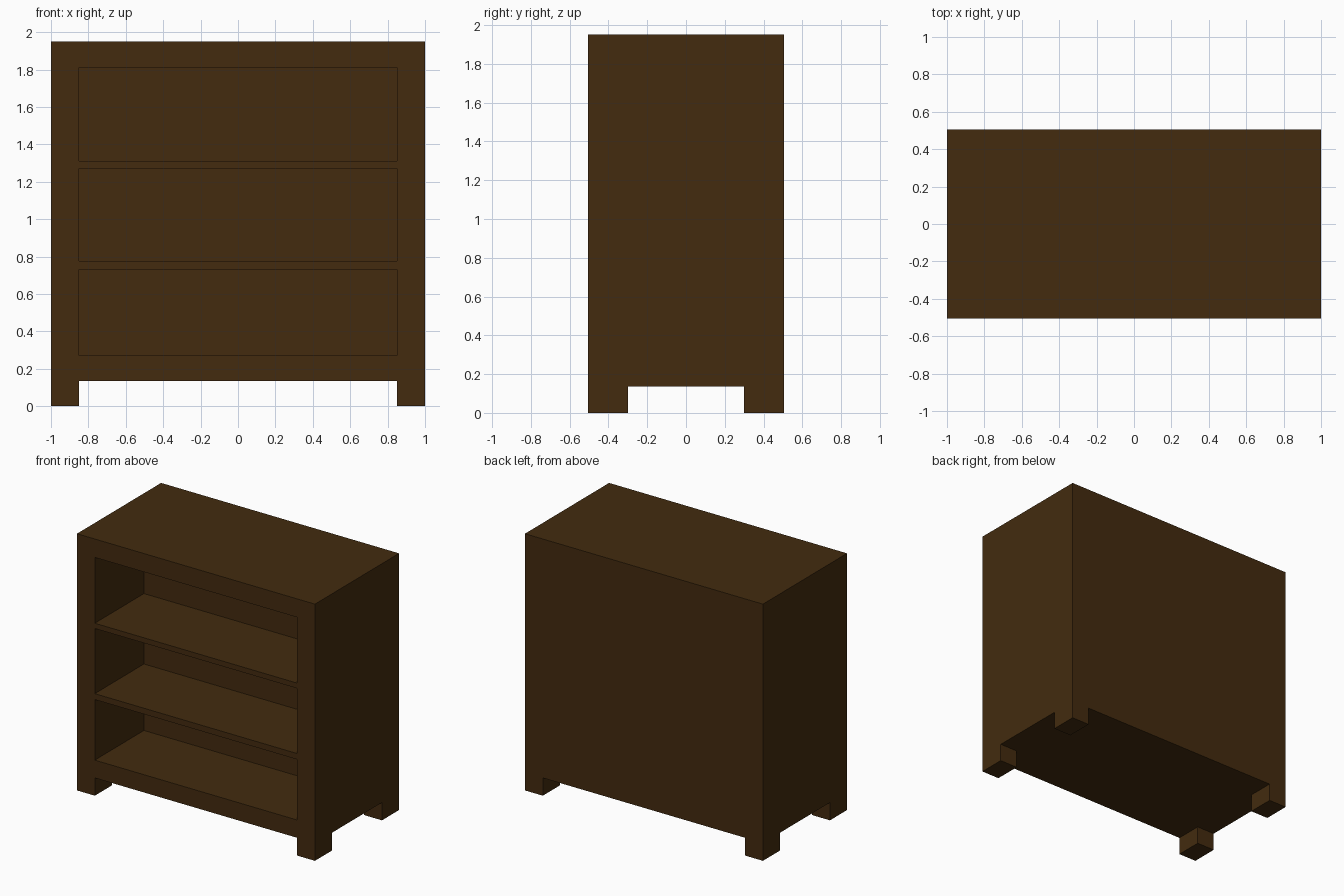
import bpy

if "Cube" in bpy.data.objects:
    bpy.data.objects.remove(bpy.data.objects["Cube"])

W, D, H = 2.0, 1.01, 1.95           # overall width, depth, height
FOOT_H, FOOT_X, FOOT_Y = 0.135, 0.15, 0.205
BAY_DEPTH = 0.59                    # depth of the open bays

wood = bpy.data.materials.new("dark brown wood")
wood.diffuse_color = (0.056, 0.024, 0.0046, 1)
wood.use_nodes = True
wood.node_tree.nodes["Principled BSDF"].inputs["Base Color"].default_value = wood.diffuse_color


def box(name, lo, hi):
    """Axis-aligned box between two corners."""
    bpy.ops.mesh.primitive_cube_add(size=1, location=[(a + b) / 2 for a, b in zip(lo, hi)])
    ob = bpy.context.object
    ob.name = name
    ob.scale = [b - a for a, b in zip(lo, hi)]
    bpy.ops.object.transform_apply(location=True, rotation=False, scale=True)
    ob.data.materials.append(wood)
    return ob


def carve(target, lo, hi):
    """Cut a box-shaped hollow out of the target."""
    cutter = box("cutter", lo, hi)
    cutter.hide_render = True
    mod = target.modifiers.new("carve", 'BOOLEAN')
    mod.operation, mod.solver, mod.object = 'DIFFERENCE', 'EXACT', cutter
    bpy.context.view_layer.objects.active = target
    bpy.ops.object.modifier_apply(modifier=mod.name)
    bpy.data.objects.remove(cutter)


# Solid cabinet block
cabinet = box("cabinet", (-W / 2, -D / 2, 0), (W / 2, D / 2, H))

# Three open shelf bays in the front
bay_x = W / 2 - 0.15
for z0, z1 in ((0.27, 0.73), (0.775, 1.27), (1.31, 1.81)):
    carve(cabinet, (-bay_x, -D / 2 - 0.2, z0), (bay_x, -D / 2 + BAY_DEPTH, z1))

# Two crossing slots underneath leave the four corner feet
slot_x, slot_y = W / 2 - FOOT_X, D / 2 - FOOT_Y
carve(cabinet, (-slot_x, -D, -0.2), (slot_x, D, FOOT_H))
carve(cabinet, (-W, -slot_y, -0.2), (W, slot_y, FOOT_H))
